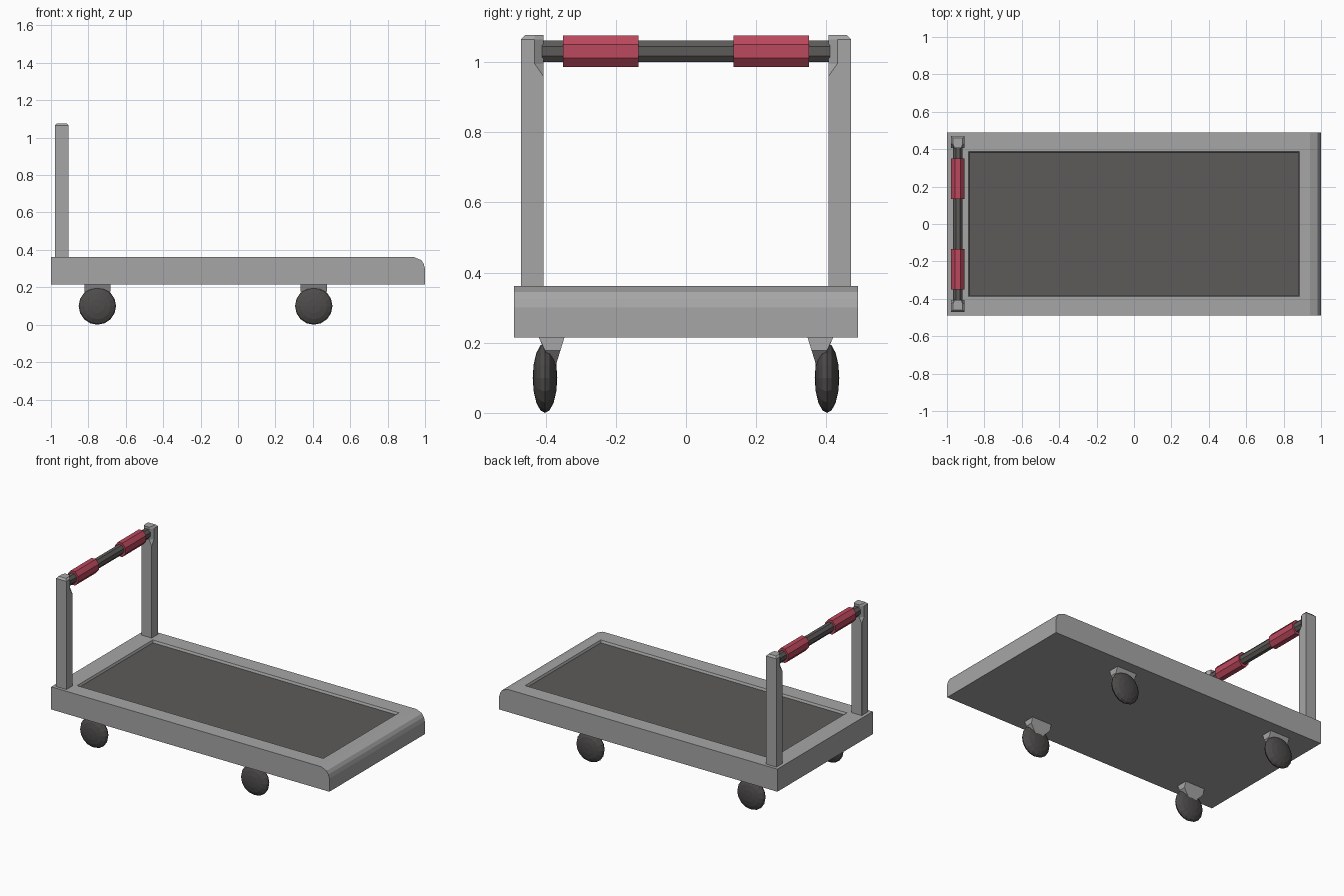
import bpy, bmesh, math
from mathutils import Matrix, Vector

if "Cube" in bpy.data.objects:
    bpy.data.objects.remove(bpy.data.objects["Cube"])


def material(name, rgb):
    m = bpy.data.materials.new(name)
    m.diffuse_color = (*rgb, 1)
    m.use_nodes = True
    m.node_tree.nodes["Principled BSDF"].inputs["Base Color"].default_value = m.diffuse_color
    return m


grey = material("light grey", (0.38, 0.38, 0.38))
dark = material("dark rubber", (0.11, 0.105, 0.098))
wheel_dark = material("wheel black", (0.075, 0.072, 0.070))
red = material("grip red", (0.50, 0.065, 0.11))


def finish(name, bm, *mats):
    bmesh.ops.recalc_face_normals(bm, faces=bm.faces[:])
    me = bpy.data.meshes.new(name)
    bm.to_mesh(me)
    bm.free()
    for m in mats:
        me.materials.append(m)
    ob = bpy.data.objects.new(name, me)
    bpy.context.collection.objects.link(ob)
    return ob


def loft(bm, rings):
    """Skin a list of equal-length point rings and cap both ends."""
    vs = [[bm.verts.new(p) for p in r] for r in rings]
    n = len(vs[0])
    for a, b in zip(vs, vs[1:]):
        for i in range(n):
            bm.faces.new((a[i], a[(i + 1) % n], b[(i + 1) % n], b[i]))
    bm.faces.new(vs[0])
    bm.faces.new(vs[-1])


# Deck: side profile with a rounded leading edge, and a recessed dark panel
profile = [(-1, 0.215), (1, 0.215), (1, 0.30), (0.993, 0.325), (0.98, 0.345),
           (0.94, 0.362), (-1, 0.362)]
bm = bmesh.new()
loft(bm, [[(x, y, z) for x, z in profile] for y in (-0.49, 0.49)])
bmesh.ops.recalc_face_normals(bm, faces=bm.faces[:])
top = max((f for f in bm.faces if f.normal.z > 0.99), key=lambda f: f.calc_area())
bmesh.ops.inset_individual(bm, faces=[top], thickness=0.05)
for v in top.verts:
    v.co.x = math.copysign(0.885, v.co.x)
    v.co.y = math.copysign(0.388, v.co.y)
bmesh.ops.inset_individual(bm, faces=[top], thickness=0.008)
for v in top.verts:
    v.co.z -= 0.015
top.material_index = 1
finish("deck", bm, grey, dark)

# Handle posts: square tubes whose inner corners are cut near the bar
BAR_X, BAR_Z = -0.942, 1.031


def post_ring(s, z, cut, inset=0.0):
    hx, yi, yo = 0.037, 0.406, 0.47 - inset
    c = max(cut, 0.0005)
    pts = [(-hx + inset, yo), (hx - inset, yo), (hx - inset, yi + c * 1.4), (hx - c, yi),
           (-hx + c, yi), (-hx + inset, yi + c * 1.4)]
    return [(BAR_X + x, s * y, z) for x, y in pts]


for s, side in ((1, "left"), (-1, "right")):
    bm = bmesh.new()
    loft(bm, [post_ring(s, 0.355, 0), post_ring(s, 0.96, 0), post_ring(s, 0.995, 0.018),
              post_ring(s, 1.065, 0.018), post_ring(s, 1.077, 0.018, 0.011)])
    finish(side + "_handle_post", bm, grey)


# Handle bar and grips: eight-sided rods along y
def rod(name, y0, y1, rx, rz, mat):
    bm = bmesh.new()
    k = 1 / math.cos(math.pi / 8)
    angles = [(i + 0.5) * math.pi / 4 for i in range(8)]
    loft(bm, [[(BAR_X + k * rx * math.cos(a), y, BAR_Z + k * rz * math.sin(a))
               for a in angles] for y in (y0, y1)])
    finish(name, bm, mat)


rod("handle_bar", -0.41, 0.41, 0.026, 0.031, dark)
rod("left_grip", 0.135, 0.35, 0.037, 0.045, red)
rod("right_grip", -0.35, -0.135, 0.037, 0.045, red)

# Casters: tapered bracket and flattened round wheel
for x, end in ((-0.752, "rear"), (0.405, "front")):
    for s, side in ((1, "left"), (-1, "right")):
        bm = bmesh.new()
        for px, py, pz in [(0.07, 0.345, 0.22), (0.07, 0.422, 0.22), (0.07, 0.358, 0.178),
                           (0.07, 0.402, 0.178), (0.015, 0.376, 0.12)]:
            for m in (1, -1):
                bm.verts.new((x + m * px, s * py, pz))
        bmesh.ops.convex_hull(bm, input=bm.verts[:])
        bmesh.ops.dissolve_limit(bm, angle_limit=0.02, verts=bm.verts[:], edges=bm.edges[:])
        finish(f"{end}_{side}_caster_bracket", bm, grey)

        bm = bmesh.new()
        bmesh.ops.create_uvsphere(bm, u_segments=16, v_segments=8, radius=1)
        bm.transform(Matrix.Translation((x, s * 0.402, 0.1)) @
                     Matrix.Diagonal((0.1, 0.035, 0.1, 1)) @
                     Matrix.Rotation(math.pi / 2, 4, 'X'))
        finish(f"{end}_{side}_wheel", bm, wheel_dark)
